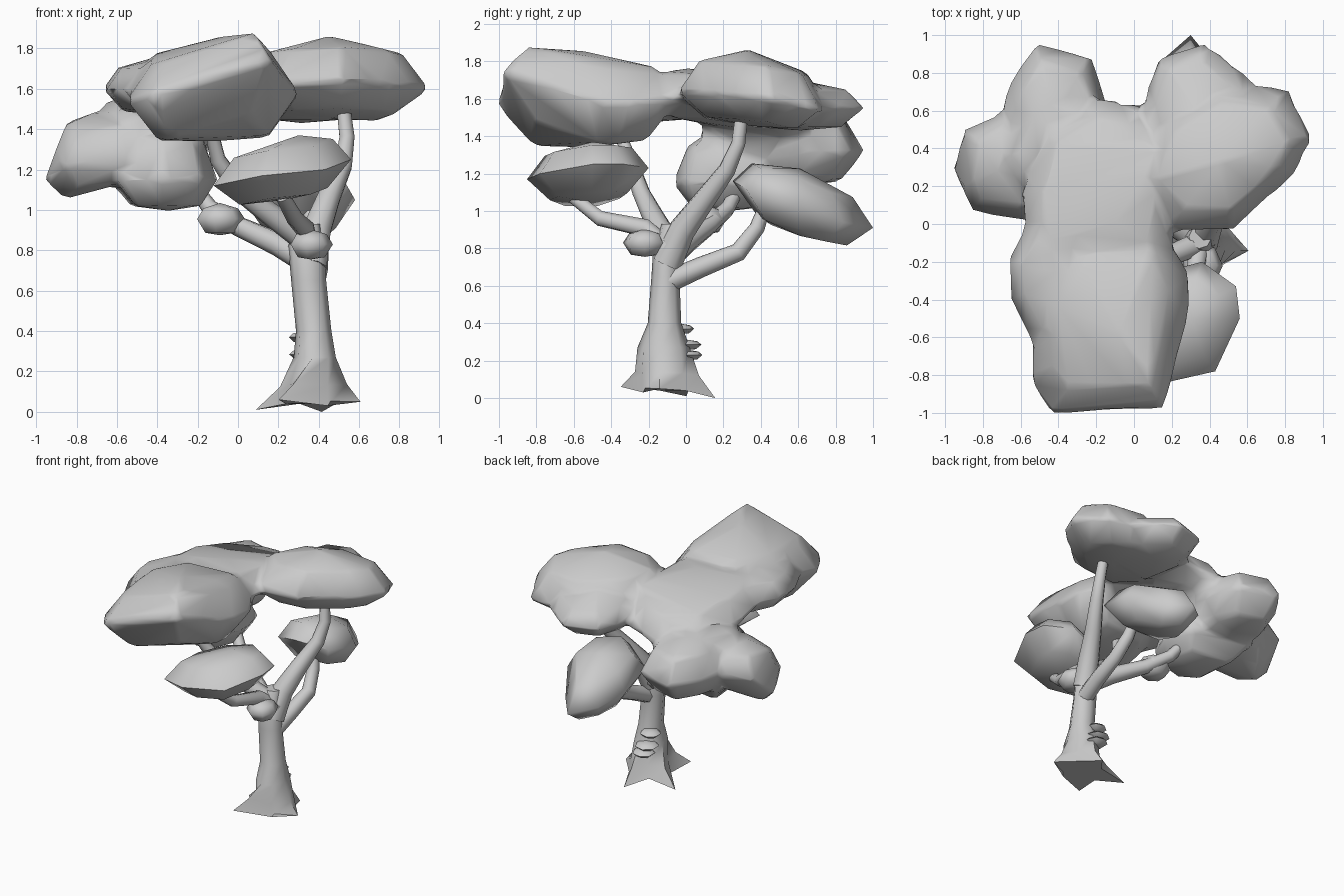
import bpy, bmesh, math
from mathutils import Vector


def finish(name, bm, angle=60):
    bmesh.ops.recalc_face_normals(bm, faces=bm.faces)
    me = bpy.data.meshes.new(name)
    bm.to_mesh(me)
    bm.free()
    ob = bpy.data.objects.new(name, me)
    bpy.context.collection.objects.link(ob)
    bpy.ops.object.select_all(action='DESELECT')
    ob.select_set(True)
    bpy.context.view_layer.objects.active = ob
    bpy.ops.object.shade_smooth_by_angle(angle=math.radians(angle))
    return ob


def pad(bm, rim, up, down, apex=None):
    """Cushion of leaves: rim outline, inset rings above and below, hulled."""
    rim = [Vector(p) for p in rim]
    c = sum(rim, Vector()) / len(rim)
    pts = list(rim)
    for p in rim:
        pts.append(c.lerp(p, 0.72) + Vector((0, 0, up * 0.66)))
        pts.append(c.lerp(p, 0.64) - Vector((0, 0, down * 0.85)))
    top = c + Vector((0, 0, up))
    pts.append(Vector((apex[0], apex[1], top.z)) if apex else top)
    pts.append(c - Vector((0, 0, down)))
    vs = [bm.verts.new(p) for p in pts]
    res = bmesh.ops.convex_hull(bm, input=vs)
    junk = {v for v in res['geom_interior'] + res['geom_unused']
            if isinstance(v, bmesh.types.BMVert)}
    bmesh.ops.delete(bm, geom=list(junk), context='VERTS')


def flat(z, *xy):
    return [(x, y, z) for x, y in xy]


def skin(bm, rings):
    n = len(rings[0])
    for a, b in zip(rings, rings[1:]):
        for k in range(n):
            bm.faces.new((a[k], a[(k + 1) % n], b[(k + 1) % n], b[k]))
    bm.faces.new(rings[0][::-1])
    bm.faces.new(rings[-1])


def branch(name, pts, radii):
    """Tapered limb along a path."""
    bm = bmesh.new()
    pts = [Vector(p) for p in pts]
    rings = []
    for i, (p, r) in enumerate(zip(pts, radii)):
        d = (pts[min(i + 1, len(pts) - 1)] - pts[max(i - 1, 0)]).normalized()
        u = d.cross(Vector((0.9, -0.4, -0.1))).normalized()
        w = d.cross(u)
        rings.append([bm.verts.new(p + r * (u * math.cos(a) + w * math.sin(a)))
                      for a in (k * math.tau / 8 for k in range(8))])
    skin(bm, rings)
    return finish(name, bm)


# trunk with flared roots
bm = bmesh.new()
angles = [-10, 40, 80, 120, 160, 197, 236, 300]
roots = [0.24, 0.15, 0.26, 0.13, 0.30, 0.14, 0.30, 0.15]
lift = [0.05, 0.04, 0.0, 0.04, 0.01, 0.04, 0.06, 0.03]
rings = []
for z, cx, cy, rx, ry, spread in [(0, 0.37, -0.1, 0.12, 0.12, 1), (0.12, 0.38, -0.11, 0.12, 0.14, 0.35),
                                  (0.27, 0.38, -0.12, 0.105, 0.14, 0), (0.4, 0.375, -0.115, 0.088, 0.09, 0),
                                  (0.65, 0.35, -0.11, 0.087, 0.075, 0), (0.82, 0.34, -0.1, 0.092, 0.075, 0),
                                  (0.93, 0.35, -0.07, 0.06, 0.06, 0)]:
    ring = []
    for k in range(8):
        a = math.radians(angles[k] if spread else k * 45 - 5)
        x, y = (r + (roots[k] - r) * spread for r in (rx, ry))
        ring.append(bm.verts.new((cx + x * math.cos(a), cy + y * math.sin(a), z + lift[k] * spread)))
    rings.append(ring)
skin(bm, rings)
finish("trunk", bm)

# limbs
branch("branch_right", [(0.36, -0.1, 0.72), (0.39, -0.02, 0.9), (0.45, 0.1, 1.06), (0.52, 0.22, 1.22),
                        (0.54, 0.28, 1.36), (0.52, 0.3, 1.53)], [0.085, 0.075, 0.06, 0.048, 0.04, 0.036])
branch("branch_back", [(0.37, -0.1, 0.62), (0.39, 0.08, 0.7), (0.4, 0.28, 0.78), (0.37, 0.38, 0.91),
                       (0.35, 0.42, 1.02)], [0.06, 0.055, 0.05, 0.044, 0.036])
branch("branch_left", [(0.36, -0.1, 0.74), (0.2, 0.0, 0.83), (0.0, 0.12, 0.92), (-0.14, 0.22, 1.01),
                       (-0.22, 0.28, 1.12)], [0.07, 0.06, 0.05, 0.042, 0.035])
branch("branch_front_left", [(0.35, -0.1, 0.84), (0.16, -0.18, 0.98), (0.0, -0.24, 1.1), (-0.1, -0.29, 1.25),
                             (-0.14, -0.36, 1.43)], [0.065, 0.058, 0.048, 0.04, 0.032])
branch("branch_front", [(0.35, -0.08, 0.78), (0.33, -0.22, 0.91), (0.28, -0.46, 0.96), (0.22, -0.6, 1.07)],
       [0.06, 0.05, 0.042, 0.035])

# main canopy: overlapping cushions fused into one mass
bm = bmesh.new()
# front mass and its thinner left shoulder
pad(bm, [(-0.54, -0.4, 1.6), (-0.55, -0.83, 1.54), (-0.44, -1.01, 1.56), (0.16, -0.98, 1.75),
         (0.3, -0.45, 1.58), (0.3, -0.28, 1.57), (0.18, -0.04, 1.6), (-0.35, -0.08, 1.6)],
    0.26, 0.26, (-0.08, -0.57))
pad(bm, flat(1.6, (-0.67, -0.2), (-0.65, -0.4), (-0.5, -0.7), (-0.1, -0.5), (0.0, 0.1), (-0.5, 0.15)), 0.16, 0.13)
# back right mass and its rear lobe
pad(bm, [(0.1, 0.55, 1.58), (0.45, 0.76, 1.55), (0.82, 0.72, 1.54), (0.95, 0.46, 1.6), (0.86, 0.27, 1.62),
         (0.52, -0.04, 1.64), (0.17, -0.04, 1.62), (-0.02, 0.2, 1.6)], 0.27, 0.14, (0.45, 0.33))
pad(bm, flat(1.55, (0.03, 0.6), (0.13, 0.88), (0.38, 0.96), (0.65, 0.74), (0.6, 0.3), (0.1, 0.2)), 0.15, 0.12)
# middle, falling away to the back
pad(bm, [(-0.56, -0.25, 1.62), (0.2, -0.25, 1.62), (0.25, 0.4, 1.58), (0.04, 0.63, 1.5), (-0.2, 0.68, 1.46),
         (-0.5, 0.5, 1.48), (-0.6, 0.15, 1.55)], 0.22, 0.11, (-0.1, 0.0))
# sloping sheet joining the middle to the low back left
pad(bm, flat(1.42, (-0.1, 0.3), (-0.12, 0.6), (-0.35, 0.76), (-0.6, 0.62), (-0.75, 0.35),
             (-0.55, 0.08), (-0.25, 0.08)), 0.18, 0.22)
pad(bm, flat(1.32, (-0.71, 0.58), (-0.66, 0.75), (-0.52, 0.96), (-0.22, 0.88), (-0.13, 0.6),
             (-0.2, 0.2), (-0.6, 0.2)), 0.25, 0.19)
# low left lobes
pad(bm, [(-0.96, 0.3, 1.14), (-0.9, 0.5, 1.3), (-0.69, 0.6, 1.32), (-0.42, 0.5, 1.3), (-0.38, 0.1, 1.3),
         (-0.55, 0.01, 1.27), (-0.85, 0.06, 1.22), (-0.91, 0.2, 1.28)], 0.22, 0.16)
pad(bm, flat(1.15, (-0.6, 0.05), (-0.38, -0.07), (-0.18, -0.01), (-0.1, 0.2), (-0.14, 0.45),
             (-0.64, 0.54)), 0.3, 0.155)
canopy = finish("canopy", bm)
m = canopy.modifiers.new("fuse", 'REMESH')
m.mode, m.voxel_size, m.use_smooth_shade = 'VOXEL', 0.025, True
m = canopy.modifiers.new("soften", 'SMOOTH')
m.factor, m.iterations = 0.5, 5
m = canopy.modifiers.new("facet", 'DECIMATE')
m.ratio = 0.04

# separate leaf clumps
bm = bmesh.new()
pad(bm, [(0.12, -0.85, 1.17), (0.43, -0.78, 1.2), (0.56, -0.5, 1.25), (0.54, -0.33, 1.25), (0.36, -0.2, 1.23),
         (0.1, -0.27, 1.18), (-0.1, -0.45, 1.12), (-0.12, -0.72, 1.12)], 0.18, 0.14, (0.3, -0.5))
finish("leaf_clump_front", bm, 75)
bm = bmesh.new()
pad(bm, [(0.08, 0.37, 1.08), (0.06, 0.65, 1.0), (0.14, 0.86, 0.95), (0.3, 1.0, 0.91), (0.43, 0.84, 0.94),
         (0.58, 0.6, 1.05), (0.54, 0.32, 1.12), (0.3, 0.25, 1.16)], 0.2, 0.16)
finish("leaf_clump_back", bm, 75)


# small leaf tufts and shelf mushrooms
def tuft(name, loc, size, n=7):
    bm = bmesh.new()
    x, y, z = loc
    pad(bm, [(x + size[0] * math.cos(k * math.tau / n), y + size[1] * math.sin(k * math.tau / n), z)
             for k in range(n)], size[2], size[2])
    finish(name, bm, 75)


tuft("tuft_trunk", (0.36, -0.22, 0.83), (0.11, 0.12, 0.075))
tuft("tuft_branch", (-0.09, 0.1, 0.955), (0.125, 0.12, 0.08))
for i, (x, y, z, r) in enumerate([(0.35, 0.01, 0.23, 0.08), (0.33, 0.0, 0.285, 0.085), (0.32, -0.03, 0.37, 0.075)]):
    tuft(f"mushroom_{i + 1}", (x, y, z), (r, r, 0.028))
